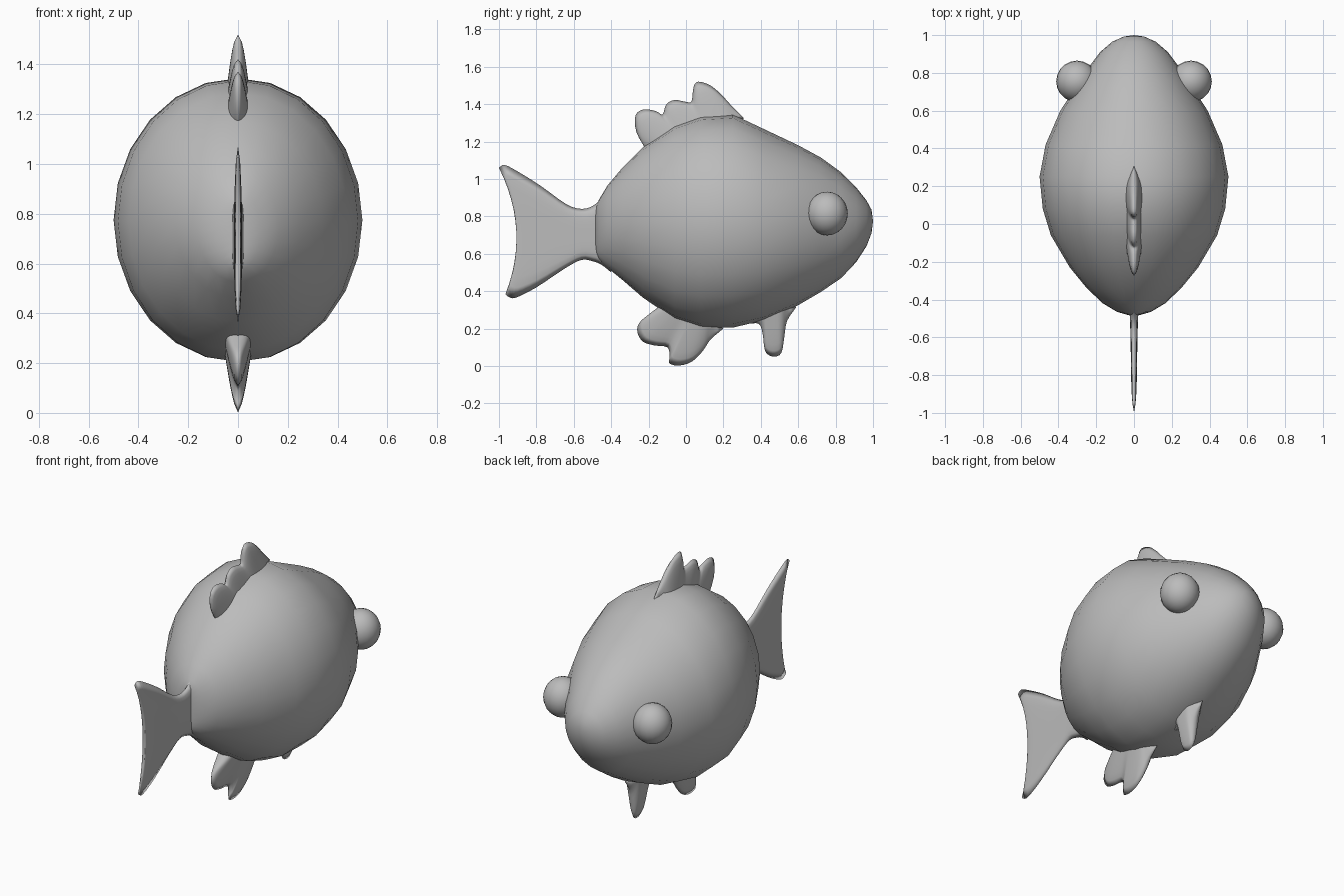
import bpy, bmesh, math
from mathutils import Vector

if "Cube" in bpy.data.objects:
    bpy.data.objects.remove(bpy.data.objects["Cube"])

grey = bpy.data.materials.new("plain grey")
grey.diffuse_color = (0.5, 0.5, 0.5, 1)
grey.use_nodes = True
grey.node_tree.nodes["Principled BSDF"].inputs["Base Color"].default_value = grey.diffuse_color


def finish(name, bm):
    bmesh.ops.remove_doubles(bm, verts=bm.verts, dist=0.0005)
    bmesh.ops.recalc_face_normals(bm, faces=bm.faces)
    mesh = bpy.data.meshes.new(name)
    bm.to_mesh(mesh)
    bm.free()
    mesh.materials.append(grey)
    for p in mesh.polygons:
        p.use_smooth = True
    obj = bpy.data.objects.new(name, mesh)
    bpy.context.collection.objects.link(obj)
    return obj


def smooth_path(pts, n=3):
    """Catmull-Rom curve through 2D points."""
    p = [Vector(q) for q in pts]
    p = [2 * p[0] - p[1]] + p + [2 * p[-1] - p[-2]]
    out = []
    for a, b, c, d in zip(p, p[1:], p[2:], p[3:]):
        for k in range(n):
            t = k / n
            out.append(0.5 * (2 * b + (c - a) * t + (2 * a - 5 * b + 4 * c - d) * t * t
                              + (3 * b - a - 3 * c + d) * t ** 3))
    return out + [p[-2]]


def fin(name, low, high, thickness, bow=0.0, steps=8):
    """Thin two-sided sheet between two (y, z) curves; thickness(u, s) is half width."""
    low, high = smooth_path(low), smooth_path(high)
    n = len(low) - 1
    bm = bmesh.new()
    for side in (-1, 1):
        grid = []
        for i, (a, b) in enumerate(zip(low, high)):
            row = []
            for j in range(steps + 1):
                s = j / steps
                p = a.lerp(b, s)
                y = p.x + bow * (i / n) ** 2 * 4 * s * (1 - s)
                row.append(bm.verts.new((side * thickness(i / n, s), y, p.y)))
            grid.append(row)
        for r, q in zip(grid, grid[1:]):
            for j in range(steps):
                bm.faces.new((r[j], r[j + 1], q[j + 1], q[j]))
    return finish(name, bm)


# Body: elliptical rings (y, bottom z, top z, half width)
rings = [(-0.485, 0.61, 0.84, 0.02), (-0.465, 0.57, 0.89, 0.09), (-0.42, 0.525, 0.965, 0.165),
         (-0.34, 0.46, 1.06, 0.25), (-0.23, 0.365, 1.17, 0.34), (-0.06, 0.25, 1.285, 0.44),
         (0.08, 0.205, 1.335, 0.483), (0.25, 0.205, 1.345, 0.5), (0.42, 0.245, 1.265, 0.468),
         (0.6, 0.325, 1.18, 0.39), (0.72, 0.395, 1.115, 0.312), (0.83, 0.47, 1.035, 0.24),
         (0.91, 0.555, 0.955, 0.18), (0.965, 0.64, 0.885, 0.115), (0.992, 0.71, 0.835, 0.055)]
SEG = 24
bm = bmesh.new()
loops = []
for y, lo, hi, w in rings:
    loops.append([bm.verts.new((w * math.cos(a), y, (lo + hi) / 2 + (hi - lo) / 2 * math.sin(a)))
                  for a in (2 * math.pi * k / SEG for k in range(SEG))])
for a, b in zip(loops, loops[1:]):
    for k in range(SEG):
        m = (k + 1) % SEG
        bm.faces.new((a[k], a[m], b[m], b[k]))
bm.faces.new(loops[0])
nose = bm.verts.new((0, 1.0, 0.775))
for k in range(SEG):
    bm.faces.new((loops[-1][k], loops[-1][(k + 1) % SEG], nose))
finish("body", bm)

# Eyes
for side, label in ((-1, "left_eye"), (1, "right_eye")):
    bm = bmesh.new()
    bmesh.ops.create_uvsphere(bm, u_segments=20, v_segments=12, radius=0.11)
    for v in bm.verts:
        v.co = Vector((v.co.x + side * 0.302, v.co.y + 0.755, v.co.z * 1.06 + 0.815))
    finish(label, bm)


# Fins standing on the body: flared at the root, thin at the tip and ends
def rooted(root, tip):
    def width(u, s):
        end = (max(0.0, 1 - abs(2 * u - 1) ** 6)) ** 0.5
        return end * (tip + (root - tip) * (1 - s)) * max(0.0, 1 - s ** 6) ** 0.5
    return width


dorsal = [(-0.21, 1.15), (-0.265, 1.25), (-0.27, 1.34), (-0.225, 1.372), (-0.16, 1.362),
          (-0.125, 1.345), (-0.105, 1.40), (-0.06, 1.422), (0.0, 1.412), (0.03, 1.415),
          (0.04, 1.49), (0.065, 1.52), (0.13, 1.50), (0.19, 1.45), (0.24, 1.395), (0.31, 1.325)]
n = len(dorsal) - 1
fin("dorsal_fin", [(-0.17 + 0.44 * i / n, 1.14 + 0.16 * math.sin(i / n * math.pi / 2)) for i in range(n + 1)],
    dorsal, rooted(0.048, 0.017))

anal = [(-0.14, 0.32), (-0.20, 0.275), (-0.25, 0.23), (-0.26, 0.18), (-0.23, 0.13), (-0.17, 0.11),
        (-0.10, 0.10), (-0.087, 0.05), (-0.09, 0.015), (-0.04, 0.002), (0.03, 0.022), (0.09, 0.08),
        (0.13, 0.14), (0.20, 0.20)]
n = len(anal) - 1
fin("anal_fin", [(-0.12 + 0.27 * i / n, 0.34 - 0.09 * i / n) for i in range(n + 1)],
    anal, rooted(0.06, 0.015))

belly = [(0.33, 0.225), (0.39, 0.225), (0.41, 0.17), (0.42, 0.09), (0.44, 0.06), (0.475, 0.05),
         (0.51, 0.07), (0.525, 0.15), (0.54, 0.24), (0.59, 0.315)]
n = len(belly) - 1
fin("belly_fin", [(0.38 + 0.16 * i / n, 0.27 + 0.06 * i / n) for i in range(n + 1)],
    belly, rooted(0.055, 0.015))

# Tail fin: lens section between lower and upper edges, thinning to the back
fin("tail_fin",
    [(-0.40, 0.50), (-0.45, 0.54), (-0.50, 0.56), (-0.56, 0.567), (-0.65, 0.52), (-0.80, 0.42),
     (-0.91, 0.365), (-0.95, 0.37), (-0.965, 0.385)],
    [(-0.40, 0.98), (-0.45, 0.90), (-0.50, 0.855), (-0.56, 0.84), (-0.64, 0.865), (-0.78, 0.965),
     (-0.90, 1.04), (-0.97, 1.075), (-1.0, 1.06)],
    lambda u, s: (0.026 - 0.016 * u) * (1 - abs(2 * s - 1) ** 4) ** 0.5 * (1 - u ** 12) ** 0.5, bow=0.075, steps=12)
